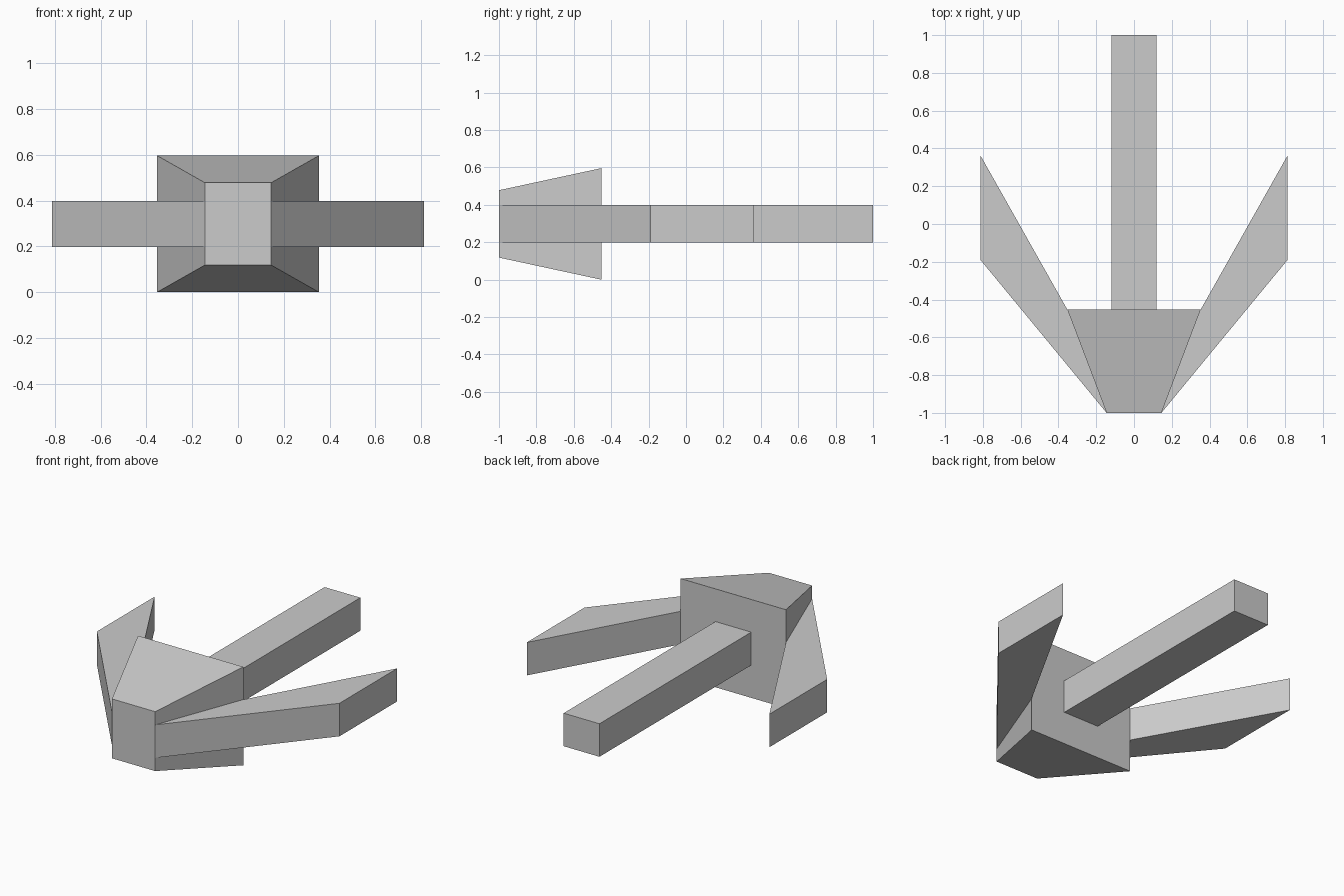
import bpy, bmesh

if "Cube" in bpy.data.objects:
    bpy.data.objects.remove(bpy.data.objects["Cube"])


def loft(name, ring_a, ring_b):
    """Solid between two matching rings of points."""
    bm = bmesh.new()
    a = [bm.verts.new(p) for p in ring_a]
    b = [bm.verts.new(p) for p in ring_b]
    n = len(a)
    bm.faces.new(a)
    bm.faces.new(b[::-1])
    for i in range(n):
        j = (i + 1) % n
        bm.faces.new((a[j], a[i], b[i], b[j]))
    bmesh.ops.recalc_face_normals(bm, faces=bm.faces[:])
    mesh = bpy.data.meshes.new(name)
    bm.to_mesh(mesh)
    bm.free()
    obj = bpy.data.objects.new(name, mesh)
    bpy.context.collection.objects.link(obj)
    return obj


def rect(half_x, y, half_z):
    """Rectangle facing along y, centred at mid height."""
    return [(sx * half_x, y, 0.3 + sz * half_z)
            for sx, sz in ((-1, -1), (1, -1), (1, 1), (-1, 1))]


# Tapered head, narrow at the front
loft("head", rect(0.145, -1.0, 0.18), rect(0.353, -0.453, 0.298))

# Straight shaft, slightly sunk into the back of the head
loft("shaft", rect(0.12, -0.47, 0.1), rect(0.12, 1.0, 0.1))

# Swept side barbs, inner edge sunk into the head, mirrored across x
outline = [(0.145, -1.0), (0.813, -0.19), (0.813, 0.363),
           (0.353, -0.453), (0.22, -0.75)]
barbs = loft("side_barbs", [(x, y, 0.2) for x, y in outline],
             [(x, y, 0.4) for x, y in outline])
barbs.modifiers.new("mirror", 'MIRROR').use_axis[0] = True

# Stand the lowest edge of the head on the ground
for obj in bpy.context.collection.objects:
    obj.location.z = -0.002
